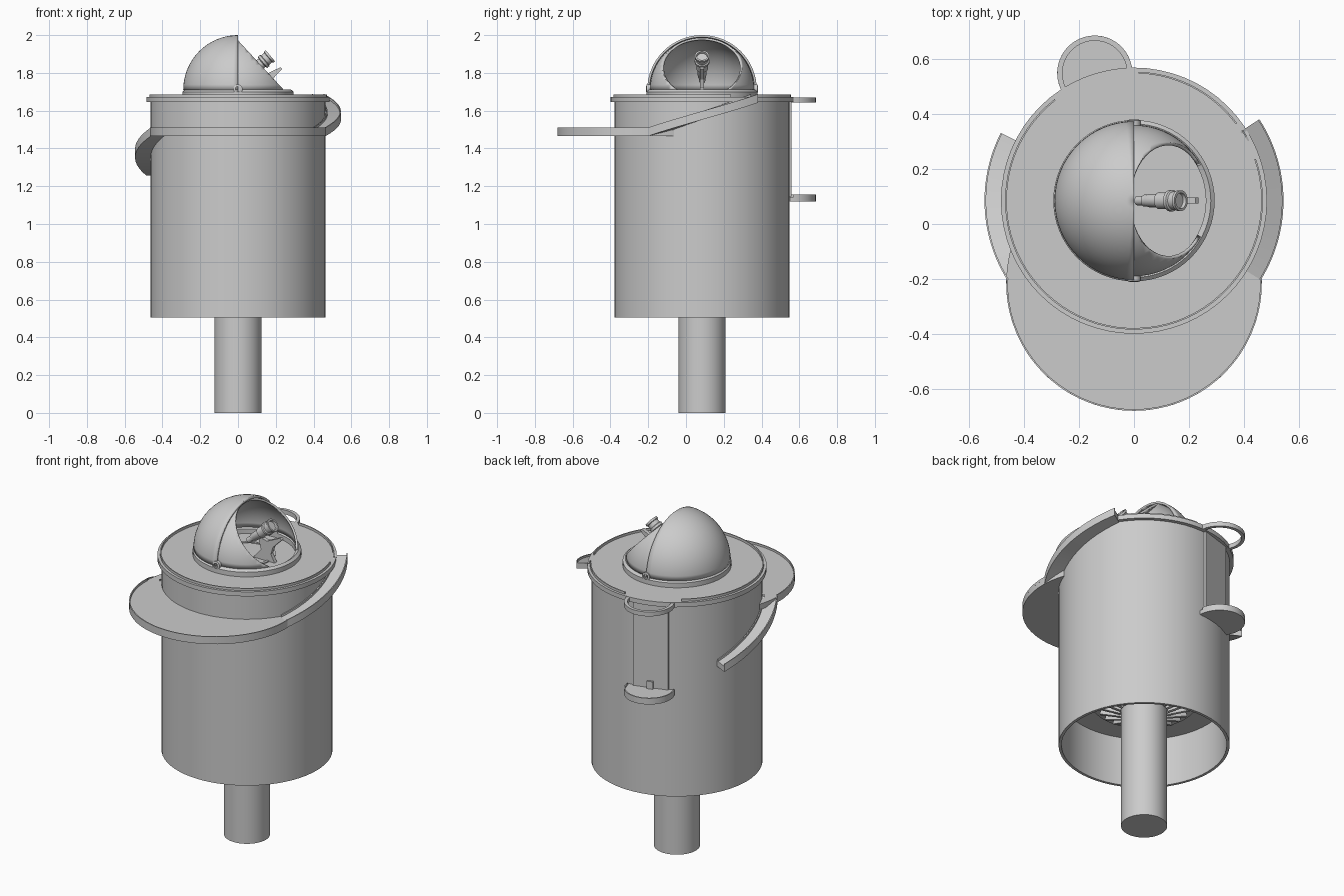
import bpy, bmesh
from math import sin, cos, radians, pi
from mathutils import Vector, Matrix

if "Cube" in bpy.data.objects:
    bpy.data.objects.remove(bpy.data.objects["Cube"])

C = (0.0, 0.085)          # tower axis
LIFT = (-0.143, 0.55)     # lift platform centre


def finish(name, bm, smooth=True):
    bmesh.ops.remove_doubles(bm, verts=bm.verts, dist=1e-5)
    bmesh.ops.recalc_face_normals(bm, faces=bm.faces)
    me = bpy.data.meshes.new(name)
    bm.to_mesh(me)
    bm.free()
    ob = bpy.data.objects.new(name, me)
    bpy.context.collection.objects.link(ob)
    if smooth:
        bpy.ops.object.select_all(action='DESELECT')
        ob.select_set(True)
        bpy.context.view_layer.objects.active = ob
        bpy.ops.object.shade_smooth_by_angle(angle=radians(35))
    return ob


def lathe(name, profile, matrix=None, n=64):
    bm = bmesh.new()
    vs = [bm.verts.new((r, 0, z)) for r, z in profile]
    es = [bm.edges.new(p) for p in zip(vs, vs[1:])]
    bmesh.ops.spin(bm, geom=vs + es, cent=(0, 0, 0), axis=(0, 0, 1),
                   angle=2 * pi, steps=n, use_duplicate=False)
    bm.transform(matrix or Matrix.Translation((C[0], C[1], 0)))
    return finish(name, bm)


def arc(c, r, a0, a1, z0, z1=None, n=24):
    z1 = z0 if z1 is None else z1
    return [Vector((c[0] + r * cos(radians(a0 + (a1 - a0) * i / n)),
                    c[1] + r * sin(radians(a0 + (a1 - a0) * i / n)),
                    z0 + (z1 - z0) * i / n)) for i in range(n + 1)]


def strip(name, inner, outer, t):
    """Band between two paths, given the top edges and thickness t."""
    bm = bmesh.new()
    down = Vector((0, 0, -t))
    rings = [[bm.verts.new(p) for p in (a, b, b + down, a + down)]
             for a, b in zip(inner, outer)]
    for p, q in zip(rings, rings[1:]):
        for k in range(4):
            bm.faces.new((p[k], p[k - 1], q[k - 1], q[k]))
    bm.faces.new(rings[0])
    bm.faces.new(rings[-1][::-1])
    return finish(name, bm)


def box(name, size, matrix):
    bm = bmesh.new()
    bmesh.ops.create_cube(bm, size=1)
    bm.transform(matrix @ Matrix.Diagonal((*size, 1)))
    return finish(name, bm, False)


# Pole, hollow-bottomed tower and top deck
lathe("pole", [(0, 0), (.125, 0), (.125, .8)])
lathe("tower", [(.125, .8), (.447, .8), (.447, .505), (.463, .505), (.463, 1.65)])
lathe("top_deck", [(.463, 1.645), (.485, 1.645), (.485, 1.672), (0, 1.672)])
lathe("pole_collar", [(.3, .8), (.29, .775), (.21, .765), (.125, .765)])

# Radial brackets around the pole top
for i in range(24):
    m = (Matrix.Translation((*C, .745)) @ Matrix.Rotation(2 * pi * i / 24, 4, 'Z')
         @ Matrix.Translation((.185, 0, 0)) @ Matrix.Rotation(radians(-18), 4, 'Y'))
    box("pole_bracket", (.13, .018, .04), m)

# Deck railing with gaps at the ramp and the lift
for a0, a1 in ((37, 88), (128, 379)):
    strip("deck_rail", arc(C, .464, a0, a1, 1.686, n=56), arc(C, .47, a0, a1, 1.686, n=56), .016)

# Front balcony crescent and rim
B = (0, -.215)
strip("balcony", arc(C, .462, -19.5, -160.5, 1.498, n=36),
      arc(B, .466, 19, -199, 1.498, n=36), .033)
strip("balcony_rim", arc(B, .46, 2, -182, 1.51, n=36),
      arc(B, .466, 2, -182, 1.51, n=36), .014)

# Ramps: right one climbs to the deck, left one descends
for side, a0, a1, z0, z1 in (("right", -32, 33, 1.498, 1.675),
                             ("left", 212, 153, 1.498, 1.29)):
    strip(side + "_ramp", arc(C, .462, a0, a1, z0, z1), arc(C, .545, a0, a1, z0, z1), .033)
    for r in (.468, .539):
        strip(side + "_ramp_rail", arc(C, r, a0, a1, z0 + .012, z1 + .012),
              arc(C, r + .006, a0, a1, z0 + .012, z1 + .012), .014)

# Lift at the back: open ring above, plate below, flat wall panel between
strip("lift_ring", arc(LIFT, .118, 8, 206, 1.67), arc(LIFT, .137, 8, 206, 1.67), .026)
strip("lift_plate", [Vector((LIFT[0], LIFT[1] - .03, 1.143))] * 25,
      arc(LIFT, .137, 0, 214, 1.143), .025)
strip("lift_plate_rim", arc(LIFT, .13, 8, 206, 1.155), arc(LIFT, .137, 8, 206, 1.155), .014)
spin = Matrix.Translation((*C, 0)) @ Matrix.Rotation(radians(107), 4, 'Z')
box("lift_panel", (.02, .2, .5), spin @ Matrix.Translation((.455, 0, 1.395)))
box("lift_control", (.012, .035, .045), spin @ Matrix.Translation((.472, 0, 1.165)))


# Dome: outer closed half, inner shell with a slanted opening
def shell(name, r, co, no):
    bm = bmesh.new()
    bmesh.ops.create_uvsphere(bm, u_segments=64, v_segments=32, radius=r)
    for c, d in (((0, 0, 0), (0, 0, -1)), (co, no)):
        bmesh.ops.bisect_plane(bm, geom=bm.verts[:] + bm.edges[:] + bm.faces[:],
                               plane_co=c, plane_no=d, clear_outer=True)
    bm.transform(Matrix.Translation((*C, 1.71)))
    ob = finish(name, bm)
    mod = ob.modifiers.new("thickness", 'SOLIDIFY')
    mod.thickness = .012
    return ob


shell("dome_outer_half", .29, (0, 0, 0), (1, 0, 0))
shell("dome_inner_half", .276, (0, 0, .262), (1.08, 0, 1))
lathe("dome_base_ring", [(.262, 1.672), (.262, 1.7), (.28, 1.712), (.294, 1.7), (.294, 1.672)])
lathe("dome_floor_ring", [(.14, 1.672), (.14, 1.677), (.155, 1.677), (.155, 1.672)])

# Hinge knobs on both sides of the dome
for s in (-1, 1):
    m = Matrix.Translation((0, C[1] + s * .288, 1.715)) @ Matrix.Rotation(-s * pi / 2, 4, 'X')
    lathe("hinge_knob", [(.024, -.02), (.024, .005), (.014, .008), (.014, 0), (0, 0)], m, 20)
    box("hinge_block", (.04, .03, .03), Matrix.Translation((0, C[1] + s * .275, 1.695)))

# Telescope
tm = Matrix.Translation((.012, C[1], 1.757)) @ Matrix.Rotation(radians(50), 4, 'Y')
lathe("telescope", [(0, 0), (.017, 0), (.017, .035), (.022, .035), (.022, .05), (.024, .055),
                    (.024, .1), (.031, .105), (.029, .15), (.039, .155), (.039, .168),
                    (.033, .172), (.033, .193), (.038, .196), (.038, .208), (.029, .208),
                    (.027, .195), (0, .195)], tm, 28)

# Telescope mount: thin plate rising from the deck, with a small tip
bm = bmesh.new()
pts = [(.05, 1.672), (.19, 1.672), (.165, 1.72), (.18, 1.765), (.235, 1.82),
       (.225, 1.83), (.14, 1.79), (.1, 1.8), (.085, 1.785), (.1, 1.73)]
f = bm.faces.new([bm.verts.new((x, C[1] - .011, z)) for x, z in pts])
ext = bmesh.ops.extrude_face_region(bm, geom=[f])
bmesh.ops.translate(bm, vec=(0, .022, 0),
                    verts=[v for v in ext["geom"] if isinstance(v, bmesh.types.BMVert)])
finish("telescope_mount", bm, False)
